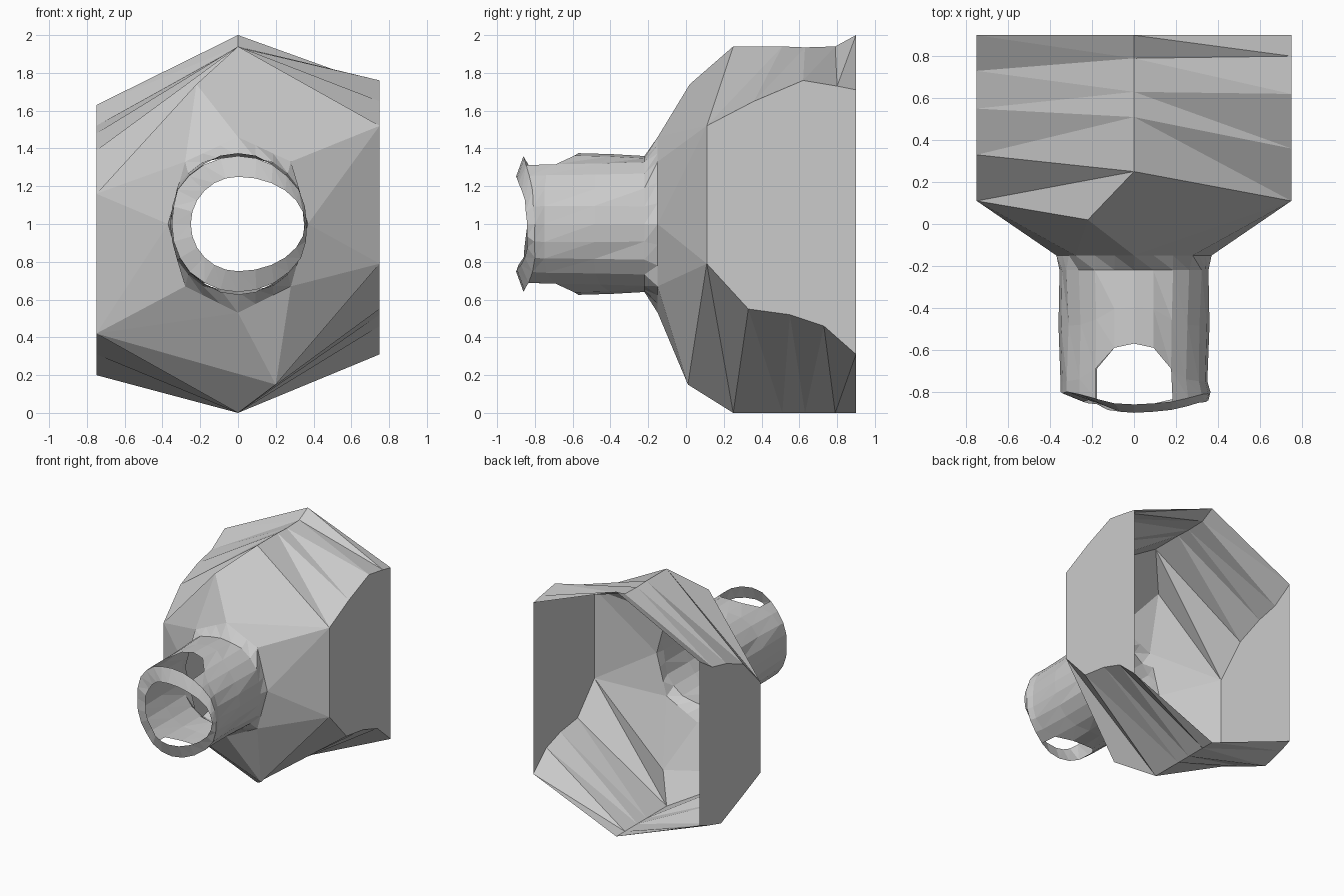
import bpy, math, random

if "Cube" in bpy.data.objects:
    bpy.data.objects.remove(bpy.data.objects["Cube"])
random.seed(4)


def make(name, verts, faces):
    me = bpy.data.meshes.new(name)
    me.from_pydata(verts, [], faces)
    me.validate()
    ob = bpy.data.objects.new(name, me)
    bpy.context.collection.objects.link(ob)
    return ob


def strip(n, a, b):
    """Triangles joining two equal rows of vertices."""
    out = []
    for i in range(n - 1):
        out += [(a + i, a + i + 1, b + i), (a + i + 1, b + i + 1, b + i)]
    return out


# open-backed housing: ridge, side and keel edges running front to back
ys_ridge = [.25, .51, .63, .79, .9]
ys_a = [.11, .33, .55, .73, .9]
ys_b = [.11, .36, .62, .8, .9]
edges = [
    [(0, y, z) for y, z in zip(ys_ridge, [1.94, 1.94, 1.935, 1.94, 2])],
    [(.75, y, z) for y, z in zip(ys_b, [1.52, 1.65, 1.76, 1.73, 1.71])],
    [(.75, y, z) for y, z in zip(ys_a, [.79, .55, .52, .46, .31])],
    [(0, y, 0) for y in ys_ridge],
    [(-.75, y, z) for y, z in zip(ys_b, [.42, .31, .2, .25, .29])],
    [(-.75, y, z) for y, z in zip(ys_a, [1.16, 1.39, 1.48, 1.52, 1.63])],
]
verts = [p for e in edges for p in e]
faces = []
for i in (0, 2, 3, 5):
    faces += strip(5, i * 5, (i + 1) % 6 * 5)
for i in (1, 4):                      # flat side walls
    a, b = i * 5, (i + 1) * 5
    faces.append(tuple(range(a, a + 5)) + tuple(reversed(range(b, b + 5))))
make("housing", verts, faces)

# faceted taper from the housing to the neck
P = {"T": edges[0][0], "TR": edges[1][0], "BR": edges[2][0],
     "B": edges[3][0], "BL": edges[4][0], "TL": edges[5][0],
     "C1": (.2, .01, .15), "C2": (-.22, .02, 1.74),
     "t": (0, -.15, 1.46), "tr": (.28, -.15, 1.33), "r": (.37, -.15, 1),
     "br": (.28, -.15, .67), "b": (0, -.15, .53), "bl": (-.28, -.15, .67),
     "l": (-.37, -.15, 1), "tl": (-.28, -.15, 1.33)}
tris = """T C2 TR,C2 t TR,t tr TR,TR tr r,TR r BR,r br BR,BR br C1,BR C1 B,
br b C1,B C1 BL,C1 b BL,b bl BL,BL bl l,BL l TL,l tl TL,TL tl C2,tl t C2,TL C2 T"""
keys = list(P)
make("taper", list(P.values()),
     [tuple(keys.index(k) for k in t.split()) for t in tris.split(",")])

# neck tube with openings above and below, ending in a ragged ring lip
N = 24
collar = [P[k] for k in ("t", "tr", "r", "br", "b", "bl", "l", "tl")]


def polar(i, rx, rz, y):
    a = 2 * math.pi * i / N
    return (rx * math.sin(a), y, 1 + rz * math.cos(a))


def neck_column(i):
    s = min(i % 12, 12 - i % 12)      # steps away from the top or bottom
    a, b, f = collar[i // 3], collar[(i // 3 + 1) % 8], (i % 3) / 3
    base = tuple(p + (q - p) * f for p, q in zip(a, b))
    end = [-.57, -.59, -.69, -.74, -.75, -.75, -.75][s]
    rim_y = [-.86, -.855, -.84, -.82, -.81, -.80, -.79][s]
    in_y = [-.9, -.895, -.88, -.86, -.85, -.84, -.83][s]
    right = 0 < i < 12
    j = random.uniform(-.012, .012) if s > 1 else 0
    corner = 1.05 if s in (2, 3, 4) else 1
    return [base,
            polar(i, .355 * corner, .36 * corner, -.22),
            polar(i, .36, .37, (end - .22) / 2),
            polar(i, .36 + j, .375 - .01 * (s > 1), end),
            polar(i, (.375 if right else .36) + j, .36, rim_y + j),
            polar(i, .355 if right else .25, .25, in_y + j)]


cols = [neck_column(i) for i in range(N)]
verts = [p for c in cols for p in c]
faces = []
for i in range(N):
    k = (i + 1) % N
    gap = any(min(q % 12, 12 - q % 12) < 2 for q in (i, k))
    for r in range(5):
        if r == 3 and gap:
            continue
        a, b = i * 6 + r, k * 6 + r
        faces += [(a, b, b + 1), (a, b + 1, a + 1)]
make("neck", verts, faces)
